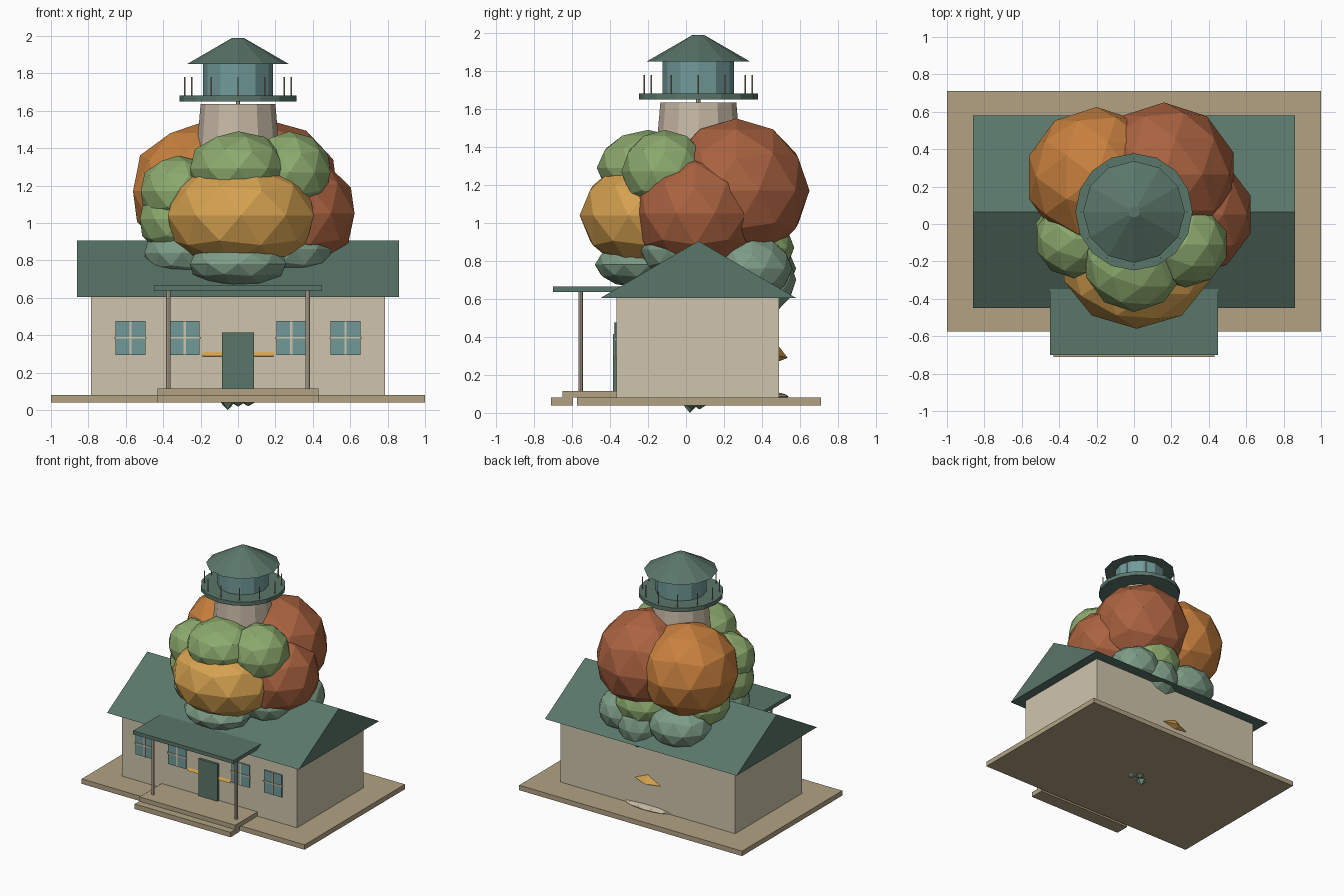
import bpy, bmesh, math
from mathutils import Matrix, Vector

if "Cube" in bpy.data.objects:
    bpy.data.objects.remove(bpy.data.objects["Cube"])


def paint(name, r, g, b):
    m = bpy.data.materials.new(name)
    lin = [((c / 255 + 0.055) / 1.055) ** 2.4 for c in (r, g, b)]
    m.diffuse_color = (*lin, 1)
    m.use_nodes = True
    m.node_tree.nodes["Principled BSDF"].inputs["Base Color"].default_value = m.diffuse_color
    return m


ROOF = paint("roof_green", 90, 118, 106)
TAN = paint("tan_deck", 178, 162, 132)
WALL = paint("cream_wall", 207, 197, 172)
STONE = paint("tower_stone", 200, 186, 166)
RED = paint("rust_leaf", 170, 98, 64)
ORANGE = paint("orange_leaf", 200, 128, 62)
GOLD = paint("gold_leaf", 214, 162, 80)
GREEN = paint("green_leaf", 140, 170, 110)
SAGE = paint("sage_leaf", 125, 156, 134)
GLASS = paint("teal_glass", 114, 154, 154)
CY = 0.065  # tower axis


def finish(name, bm, mat):
    bmesh.ops.recalc_face_normals(bm, faces=bm.faces)
    me = bpy.data.meshes.new(name)
    bm.to_mesh(me)
    bm.free()
    me.materials.append(mat)
    ob = bpy.data.objects.new(name, me)
    bpy.context.collection.objects.link(ob)
    return ob


def box(name, mat, x0, x1, y0, y1, z0, z1):
    bm = bmesh.new()
    size = Matrix.Diagonal((x1 - x0, y1 - y0, z1 - z0, 1))
    mid = Matrix.Translation(((x0 + x1) / 2, (y0 + y1) / 2, (z0 + z1) / 2))
    bmesh.ops.create_cube(bm, size=1, matrix=mid @ size)
    return finish(name, bm, mat)


def drum(name, mat, x, y, z0, z1, r0, r1, sides):
    bm = bmesh.new()
    bmesh.ops.create_cone(bm, cap_ends=True, segments=sides, radius1=r0, radius2=r1,
                          depth=z1 - z0, matrix=Matrix.Translation((x, y, (z0 + z1) / 2)))
    return finish(name, bm, mat)


def blob(name, mat, centre, radii):
    bm = bmesh.new()
    bmesh.ops.create_icosphere(bm, subdivisions=2, radius=1,
                               matrix=Matrix.Translation(centre) @ Matrix.Diagonal((*radii, 1)))
    return finish(name, bm, mat)


def prism(name, mat, profile, x0, x1):
    """Extrude a (y, z) outline along x."""
    bm = bmesh.new()
    face = bm.faces.new([bm.verts.new((x0, y, z)) for y, z in profile])
    ext = bmesh.ops.extrude_face_region(bm, geom=[face])["geom"]
    bmesh.ops.translate(bm, vec=Vector((x1 - x0, 0, 0)),
                        verts=[v for v in ext if isinstance(v, bmesh.types.BMVert)])
    return finish(name, bm, mat)


# Ground slab and entrance steps
box("ground_slab", TAN, -1, 1, -0.575, 0.71, 0.04, 0.08)
box("lower_step", TAN, -0.43, 0.43, -0.71, -0.595, 0.04, 0.08)
box("porch_floor", TAN, -0.43, 0.43, -0.65, -0.365, 0.08, 0.115)

# House body and gable roof
box("house_walls", WALL, -0.785, 0.785, -0.365, 0.49, 0.08, 0.61)
prism("gable_roof", ROOF, [(-0.45, 0.605), (0.58, 0.605), (CY, 0.905)], -0.86, 0.86)

# Porch
box("porch_roof", ROOF, -0.45, 0.45, -0.70, -0.345, 0.636, 0.665)
for s in (-1, 1):
    drum("porch_post", STONE, s * 0.373, -0.555, 0.115, 0.64, 0.012, 0.012, 8)

# Door and windows
box("door", ROOF, -0.085, 0.085, -0.385, -0.36, 0.115, 0.415)
for x in (-0.575, -0.285, 0.285, 0.575):
    box("window_pane", GLASS, x - 0.08, x + 0.08, -0.375, -0.36, 0.295, 0.475)
    box("window_upright", WALL, x - 0.006, x + 0.006, -0.380, -0.37, 0.295, 0.475)
    box("window_crossbar", WALL, x - 0.087, x + 0.087, -0.380, -0.37, 0.381, 0.391)

# Leaf tips poking through the front wall, back wall and floor
for s in (-1, 1):
    prism("front_leaf_tip", GOLD, [(-0.36, 0.285), (-0.378, 0.288), (-0.36, 0.318)],
          *sorted((s * 0.08, s * 0.19)))
bm = bmesh.new()
tip = bm.verts.new((0, 0.535, 0.29))
rim = [bm.verts.new(p) for p in ((-0.13, 0.485, 0.285), (0, 0.485, 0.27),
                                 (0.13, 0.485, 0.30), (0, 0.485, 0.355))]
for i in range(4):
    bm.faces.new((rim[i], rim[(i + 1) % 4], tip))
bm.faces.new(rim)
finish("back_leaf_tip", bm, GOLD)
blob("back_root", STONE, (0, 0.47, 0.085), (0.22, 0.07, 0.022))
for x, y, d in ((-0.055, 0.02, 0.04), (0.0, 0.07, 0.022), (0.055, 0.03, 0.02)):
    drum("floor_leaf_tip", SAGE, x, y, 0.04 - d, 0.045, 0.0, 0.045, 5)

# Tower, gallery, lantern and cap
drum("tower_shaft", STONE, 0, CY, 0.7, 1.635, 0.28, 0.2, 12)
drum("tower_pin", STONE, 0, CY, 1.63, 1.66, 0.012, 0.012, 8)
drum("gallery_deck", ROOF, 0, CY, 1.65, 1.682, 0.313, 0.313, 16)
drum("lantern_room", GLASS, 0, CY, 1.68, 1.855, 0.188, 0.188, 12)
drum("lantern_cap", ROOF, 0, CY, 1.85, 1.99, 0.272, 0.03, 12)
for i in range(12):
    a = i * math.tau / 12
    drum("gallery_rail_post", TAN, 0.285 * math.cos(a), CY + 0.285 * math.sin(a),
         1.68, 1.78, 0.004, 0.004, 6)

# Leaf crown around the tower
CROWN = {
    "orange_crown": (ORANGE, [((-0.2, 0.25, 1.17), (0.38, 0.375, 0.365))]),
    "rust_crown": (RED, [((0.16, 0.265, 1.17), (0.39, 0.385, 0.38)),
                         ((0.295, 0.05, 1.05), (0.345, 0.33, 0.31))]),
    "gold_crown": (GOLD, [((0.015, -0.19, 1.04), (0.41, 0.37, 0.3))]),
    "green_crown": (GREEN, [((0, -0.2, 1.29), (0.27, 0.27, 0.2)),
                            ((0.275, -0.11, 1.27), (0.23, 0.23, 0.22)),
                            ((-0.32, -0.08, 1.17), (0.21, 0.21, 0.19)),
                            ((-0.32, -0.06, 1.02), (0.215, 0.21, 0.2)),
                            ((0.12, 0.36, 0.87), (0.23, 0.21, 0.18)),
                            ((-0.28, 0.2, 0.9), (0.22, 0.22, 0.18))]),
    "sage_crown": (SAGE, [((0, -0.26, 0.78), (0.27, 0.22, 0.12)),
                          ((-0.3, -0.04, 0.84), (0.21, 0.21, 0.15)),
                          ((0.3, -0.03, 0.86), (0.21, 0.21, 0.16)),
                          ((-0.2, 0.36, 0.76), (0.25, 0.22, 0.17)),
                          ((0.29, 0.35, 0.76), (0.21, 0.21, 0.17)),
                          ((0.12, 0.4, 0.7), (0.18, 0.18, 0.18))]),
}
for name, (mat, lumps) in CROWN.items():
    for centre, radii in lumps:
        blob(name, mat, centre, radii)
